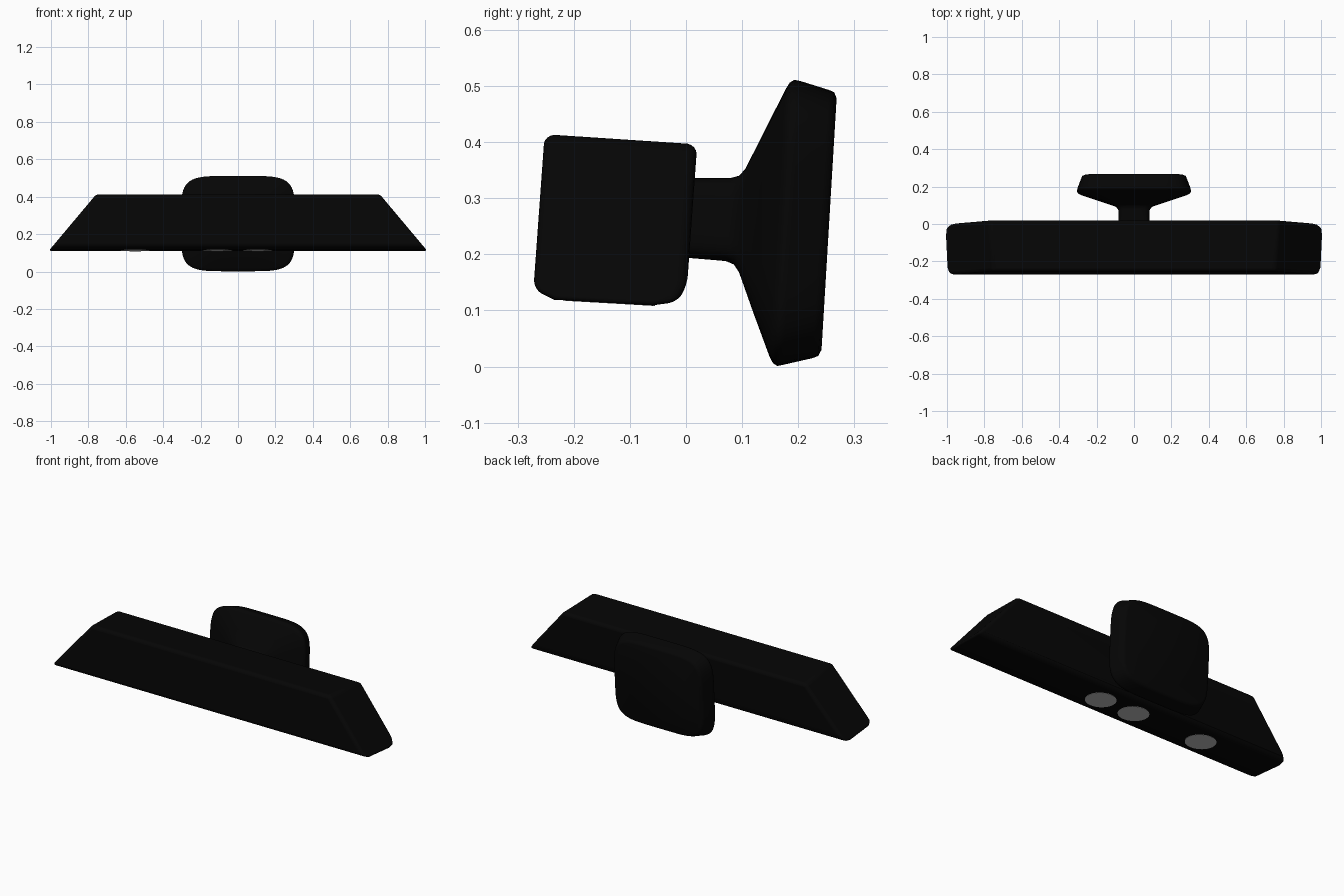
import bpy, bmesh, math

cube = bpy.data.objects.get("Cube")
if cube:
    bpy.data.objects.remove(cube, do_unlink=True)


def material(name, value):
    m = bpy.data.materials.new(name)
    m.use_nodes = True
    color = (value, value, value, 1)
    m.diffuse_color = color
    m.node_tree.nodes["Principled BSDF"].inputs["Base Color"].default_value = color
    return m


black = material("matte black", 0.0016)
grey = material("lens grey", 0.52)


def loft(name, rings, mat):
    """Skin a list of equal-length point rings and cap both ends."""
    bm = bmesh.new()
    loops = [[bm.verts.new(p) for p in ring] for ring in rings]
    for a, b in zip(loops, loops[1:]):
        for i in range(len(a)):
            j = (i + 1) % len(a)
            bm.faces.new((a[i], a[j], b[j], b[i]))
    bm.faces.new(loops[0])
    bm.faces.new(loops[-1])
    bmesh.ops.recalc_face_normals(bm, faces=bm.faces)
    mesh = bpy.data.meshes.new(name)
    bm.to_mesh(mesh)
    bm.free()
    obj = bpy.data.objects.new(name, mesh)
    bpy.context.collection.objects.link(obj)
    mesh.materials.append(mat)
    return obj


def smooth(obj, angle):
    bpy.ops.object.select_all(action="DESELECT")
    obj.select_set(True)
    bpy.context.view_layer.objects.active = obj
    bpy.ops.object.shade_smooth_by_angle(angle=math.radians(angle))


# Long sensor bar: side profile swept along x, with slanted ends
profile = [(-.272, .137), (-.235, .119), (-.06, .109), (-.015, .115),
           (.002, .145), (.02, .396), (-.252, .414)]


def bar_end(side):
    return [(side * (1.004 - .84 * (z - .12)), y, z) for y, z in profile]


bar = loft("sensor_bar", [bar_end(-1), bar_end(1)], black)
bevel = bar.modifiers.new("rounded_edges", "BEVEL")
bevel.width = .018
bevel.segments = 4
bevel.limit_method = "ANGLE"
bevel.angle_limit = math.radians(25)
smooth(bar, 40)

# Neck flaring into the rounded back plate, all leaning slightly backwards
LEAN = .06
SQUARENESS = 5


def rounded_ring(y, half_w, half_h, centre_z, count=64):
    ring = []
    for i in range(count):
        t = 2 * math.pi * i / count
        c, s = math.cos(t), math.sin(t)
        x = half_w * math.copysign(abs(c) ** (2 / SQUARENESS), c)
        h = half_h * math.copysign(abs(s) ** (2 / SQUARENESS), s)
        ring.append((x, y + LEAN * h, centre_z + h))
    return ring


# Each section: depth, half width, half height, centre height
sections = [(-.02, .082, .07, .266), (.075, .084, .074, .262),
            (.09, .092, .079, .261), (.1, .11, .092, .26),
            (.13, .195, .162, .257), (.163, .288, .238, .256),
            (.17, .3, .25, .256), (.178, .304, .255, .256),
            (.188, .302, .253, .256), (.24, .282, .239, .254),
            (.25, .278, .235, .254), (.255, .266, .224, .254)]
mount = loft("neck_and_back_plate", [rounded_ring(*s) for s in sections], black)
smooth(mount, 50)

# Three round lenses set flush under the bar
for label, x in (("right", -.55), ("middle", -.11), ("left", .105)):
    bpy.ops.mesh.primitive_cylinder_add(vertices=32, radius=.08, depth=.004,
                                        location=(x, -.135, .1145),
                                        rotation=(-.057, 0, 0))
    lens = bpy.context.object
    lens.name = label + "_lens"
    lens.data.materials.append(grey)
